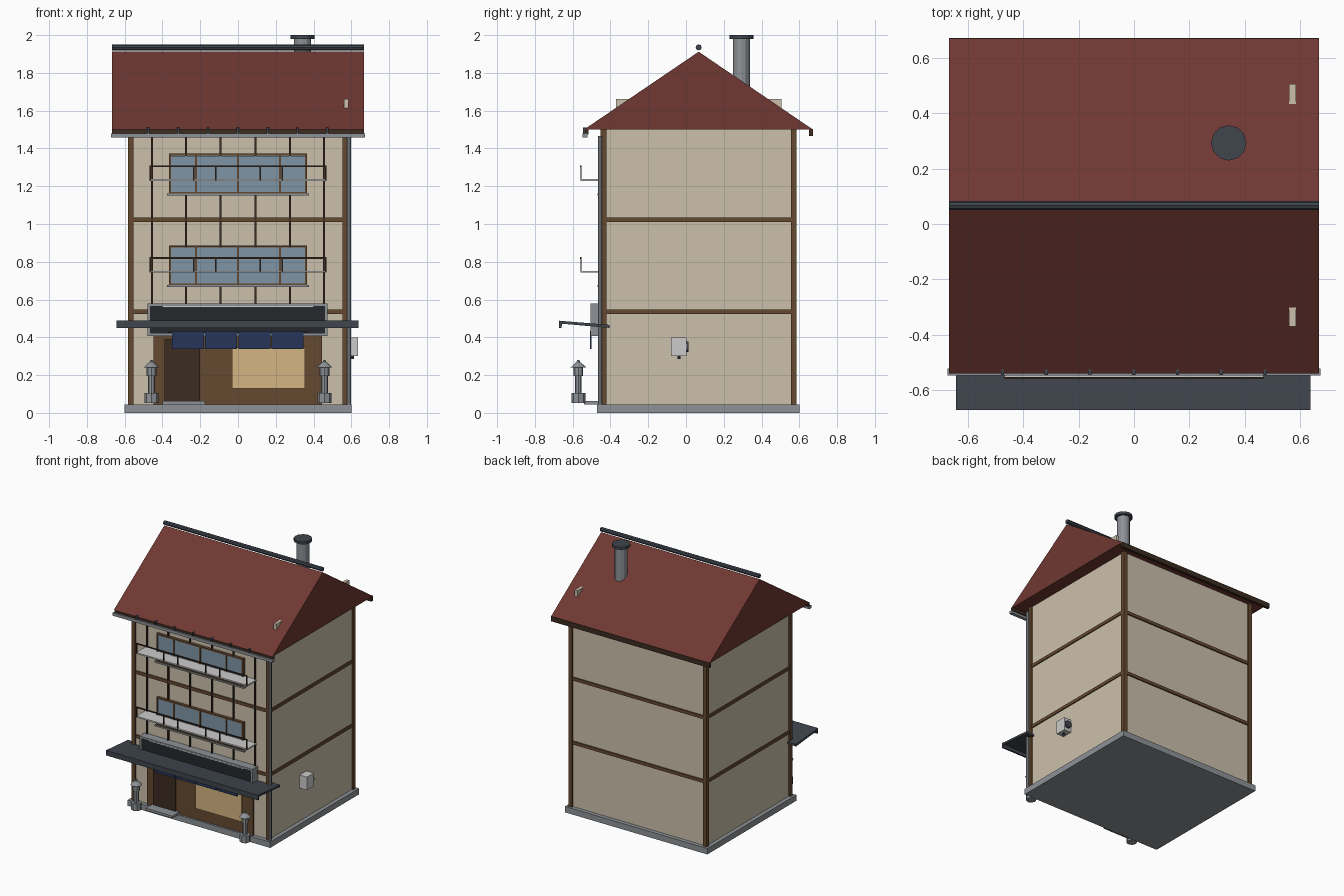
import bpy, bmesh, math

if "Cube" in bpy.data.objects:
    bpy.data.objects.remove(bpy.data.objects["Cube"])

def mat(name, r, g, b):
    m = bpy.data.materials.new(name)
    m.diffuse_color = (r, g, b, 1)
    m.use_nodes = True
    m.node_tree.nodes["Principled BSDF"].inputs["Base Color"].default_value = m.diffuse_color
    return m

CREAM = mat("plaster", .60, .53, .41)
WOOD = mat("timber", .13, .067, .03)
DARKWOOD = mat("dark_timber", .045, .025, .015)
RED = mat("roof_red", .16, .04, .033)
SLATE = mat("slate", .05, .06, .075)
GREY = mat("stone", .27, .29, .31)
PALE = mat("pale_metal", .55, .56, .57)
GLASS = mat("glass", .21, .30, .38)
NAVY = mat("navy_cloth", .02, .035, .10)
GLOW = mat("warm_panel", .66, .46, .22)
BLACK = mat("sign_face", .018, .02, .025)

def finish(name, bm, m):
    bmesh.ops.recalc_face_normals(bm, faces=bm.faces)
    me = bpy.data.meshes.new(name)
    bm.to_mesh(me)
    bm.free()
    me.materials.append(m)
    ob = bpy.data.objects.new(name, me)
    bpy.context.collection.objects.link(ob)
    return ob

def boxes(name, m, *spans):
    """One object from boxes given as (x0, x1, y0, y1, z0, z1)."""
    bm = bmesh.new()
    for x0, x1, y0, y1, z0, z1 in spans:
        vs = bmesh.ops.create_cube(bm, size=1)["verts"]
        for v in vs:
            v.co = ((x0 + x1) / 2 + v.co.x * (x1 - x0),
                    (y0 + y1) / 2 + v.co.y * (y1 - y0),
                    (z0 + z1) / 2 + v.co.z * (z1 - z0))
    return finish(name, bm, m)

def extrude_x(name, m, profile, x0, x1):
    """Prism along x from a (y, z) profile."""
    bm = bmesh.new()
    f = bm.faces.new([bm.verts.new((x0, y, z)) for y, z in profile])
    new = bmesh.ops.extrude_face_region(bm, geom=[f])["geom"]
    bmesh.ops.translate(bm, vec=(x1 - x0, 0, 0),
                        verts=[g for g in new if isinstance(g, bmesh.types.BMVert)])
    return finish(name, bm, m)

def cyl(name, m, loc, r, depth, n=12, r2=None, rot=(0, 0, 0)):
    bm = bmesh.new()
    bmesh.ops.create_cone(bm, cap_ends=True, segments=n, radius1=r,
                          radius2=r if r2 is None else r2, depth=depth)
    ob = finish(name, bm, m)
    ob.location, ob.rotation_euler = loc, rot
    return ob

def frame(x0, x1, y0, y1, z0, z1, t):
    return [(x0, x1, y0, y1, z0, z0 + t), (x0, x1, y0, y1, z1 - t, z1),
            (x0, x0 + t, y0, y1, z0 + t, z1 - t), (x1 - t, x1, y0, y1, z0 + t, z1 - t)]

# Base and walls
boxes("plinth", GREY, (-.6, .6, -.47, .6, 0, .045))
boxes("walls", CREAM, (-.57, .57, -.44, .57, .045, 1.5))

# Corner posts, floor beams, front wall studs
boxes("corner_posts", WOOD, *[(x - .015, x + .015, y - .015, y + .015, .045, 1.5)
                              for x in (-.567, .567) for y in (-.437, .57)])
boxes("floor_beams", WOOD, *[(-.578, .578, -.448, .58, z - .012, z + .012)
                             for z in (.535, 1.022)])
boxes("wall_studs", DARKWOOD, *[(x - .005, x + .005, -.452, -.435, .57, 1.47)
                                for x in (-.455, -.275, -.092, .092, .275, .455)])

# Roof with ridge, fascia, gutter and brackets
extrude_x("roof", RED, [(-.54, 1.5), (.067, 1.912), (.672, 1.5)], -.668, .668)
cyl("ridge_cap", SLATE, (0, .067, 1.935), .016, 1.336, 8, rot=(0, math.pi / 2, 0))
boxes("fascia_boards", DARKWOOD, (-.668, .668, -.535, -.515, 1.475, 1.5),
      (-.668, .668, .652, .672, 1.465, 1.503))
boxes("gutter", GREY, (-.673, .673, -.547, -.522, 1.458, 1.48))
boxes("gutter_brackets", SLATE, *[(x - .006, x + .006, -.546, -.52, 1.475, 1.51)
                                  for x in [-.475 + .158 * i for i in range(7)]])
cyl("downpipe", GREY, (.588, -.455, .755), .011, 1.42, 8)
boxes("gable_block", CREAM, (.56, .585, -.37, .505, 1.5, 1.662))

# Chimney
cyl("chimney_pipe", GREY, (.342, .293, 1.82), .045, .34, 12)
cyl("chimney_cap", SLATE, (.342, .293, 1.99), .064, .02, 12)

# Upper floors: window and balcony each
for i, z in enumerate((.675, 1.16)):
    n = ("middle", "upper")[i]
    boxes(n + "_window_glass", GLASS, (-.355, .355, -.455, -.43, z + .01, z + .2))
    boxes(n + "_window_frame", WOOD, *frame(-.365, .365, -.462, -.435, z, z + .212, .01),
          *[(x - .005, x + .005, -.46, -.435, z, z + .21) for x in (-.222, 0, .222)])
    boxes(n + "_window_sill", GREY, (-.375, .375, -.468, -.44, z - .009, z + .002))
    boxes(n + "_balcony_floor", PALE, (-.468, .468, -.558, -.445, z + .067, z + .077))
    boxes(n + "_balcony_rail", DARKWOOD, (-.468, .468, -.56, -.552, z + .141, z + .149),
          *[(x - .004, x + .004, -.559, -.553, z + .07, z + .145)
            for x in (-.464, -.235, -.117, .117, .235, .464)])

# Sign board: frame and plain face
boxes("sign_face", BLACK, (-.465, .465, -.492, -.44, .42, .562))
boxes("sign_frame", GREY, *frame(-.478, .475, -.505, -.44, .408, .578, .016))
boxes("sign_lamp", PALE, (-.4, .4, -.506, -.49, .558, .566))

# Awning
extrude_x("awning", SLATE, [(-.672, .488), (-.405, .466), (-.405, .45), (-.655, .472),
                            (-.66, .45), (-.672, .45)], -.643, .638)

# Shop front
boxes("shop_front_panel", WOOD, (-.448, .445, -.456, -.43, .045, .415))
boxes("shop_door", DARKWOOD, (-.39, -.202, -.466, -.45, .058, .39))
boxes("shop_window", GLOW, (-.032, .355, -.464, -.45, .13, .345))
boxes("door_step", GREY, (-.4, -.175, -.54, -.44, .045, .062))
boxes("cloth_curtain", NAVY, *[(-.35 + .176 * i, -.18 + .176 * i, -.508, -.5, .338, .43)
                               for i in range(4)])
boxes("curtain_rod", DARKWOOD, (-.37, .37, -.508, -.5, .425, .433))

# Stone lanterns, one each side
for side, x in (("left", -.458), ("right", .458)):
    y = -.57
    for part, r, r2, z0, z1 in (("base", .037, .037, .052, .105),
                                ("post", .018, .018, .105, .195),
                                ("light_box", .026, .026, .195, .24),
                                ("cap", .042, .012, .24, .268),
                                ("finial", .01, .006, .268, .28)):
        cyl(f"{side}_lantern_{part}", GREY, (x, y, (z0 + z1) / 2), r, z1 - z0, 8, r2)

# Wall unit on the right side
boxes("wall_unit", PALE, (.575, .636, -.08, .002, .3, .4))
cyl("wall_unit_fan", SLATE, (.607, .006, .35), .028, .016, 12, rot=(math.pi / 2, 0, 0))
cyl("wall_unit_pipe", SLATE, (.607, -.037, .294), .008, .018, 8)
